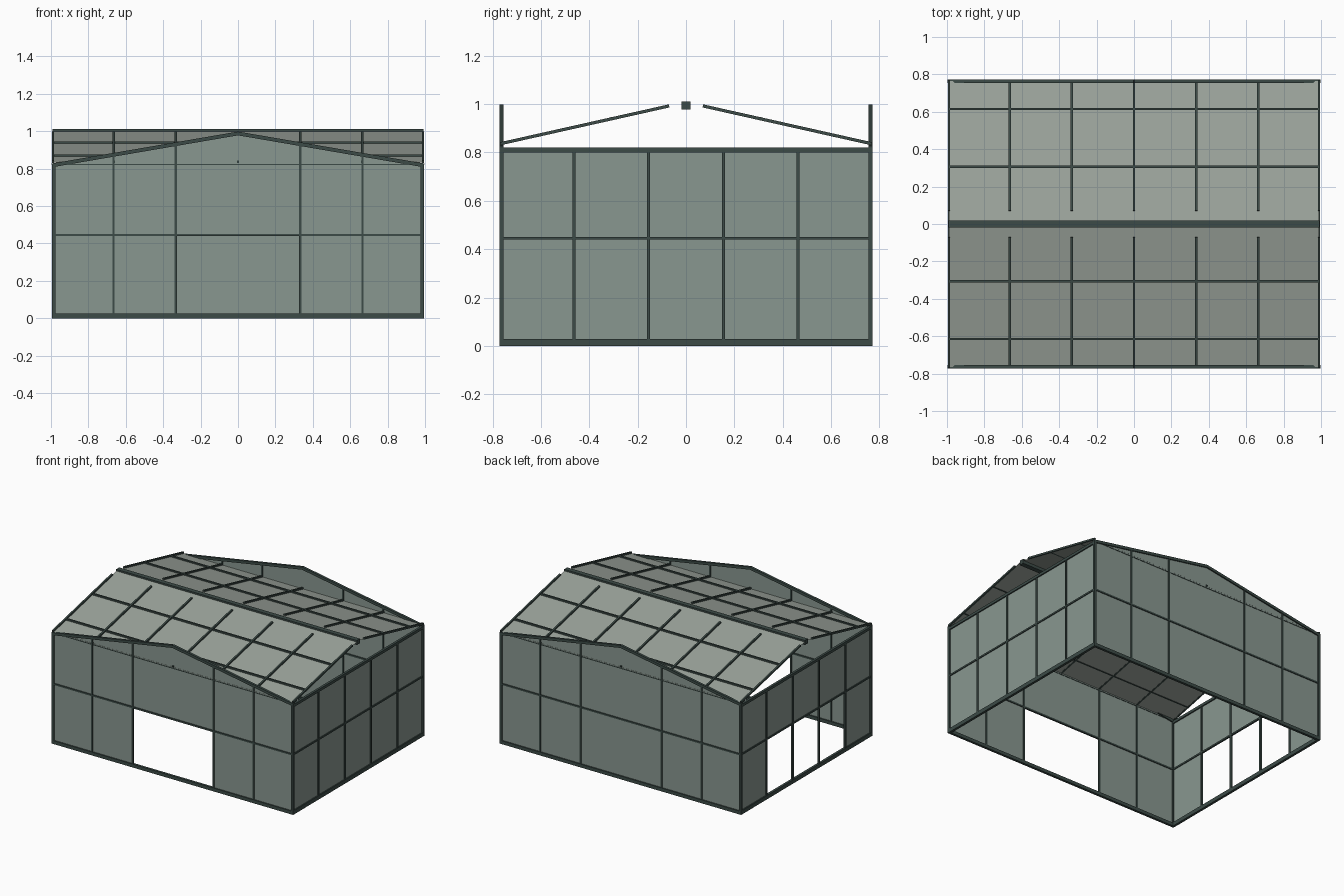
import bpy, bmesh
from mathutils import Vector, Matrix

if "Cube" in bpy.data.objects:
    bpy.data.objects.remove(bpy.data.objects["Cube"])

X, Y, EAVE, PEAK, MID = 0.986, 0.763, 0.815, 0.988, 0.445
FX = [-X, -0.665, -0.333, 0.333, 0.665, X]       # bay lines of the gable walls
SY = [-Y, -0.463, -0.155, 0.155, 0.463, Y]       # bay lines of the side walls


def material(name, rgb):
    m = bpy.data.materials.new(name)
    m.diffuse_color = (*rgb, 1)
    m.use_nodes = True
    m.node_tree.nodes["Principled BSDF"].inputs["Base Color"].default_value = m.diffuse_color
    return m


FRAME = material("frame_paint", (0.045, 0.07, 0.063))
GLASS = material("wall_glass", (0.25, 0.31, 0.28))
ROOF = material("roof_glass", (0.33, 0.37, 0.33))


def finish(name, bm, mat):
    me = bpy.data.meshes.new(name)
    bm.to_mesh(me)
    bm.free()
    me.materials.append(mat)
    bpy.context.collection.objects.link(bpy.data.objects.new(name, me))


def bar(bm, p, q, w, d):
    """Box from p to q; w is the horizontal width, d the other one."""
    p, q = Vector(p), Vector(q)
    a = (q - p).normalized()
    side = Vector((1, 0, 0)) if abs(a.z) > 0.99 else a.cross((0, 0, 1)).normalized()
    up = side.cross(a)
    rot = Matrix((side, a, up)).transposed().to_4x4()
    size = Matrix.Diagonal((w, (q - p).length, d, 1))
    bmesh.ops.create_cube(bm, size=1, matrix=Matrix.Translation((p + q) / 2) @ rot @ size)


def pane(bm, pts):
    bm.faces.new([bm.verts.new(p) for p in pts])


def gable(x):
    return PEAK - (PEAK - EAVE) * abs(x) / X


# Gable walls, front and back
for s, label in ((-1, "front"), (1, "back")):
    y = s * Y
    bm = bmesh.new()
    bar(bm, (-0.995, y, 0.0125), (0.995, y, 0.0125), 0.018, 0.025)
    bar(bm, (-X, y, MID), (X, y, MID), 0.013, 0.012)
    for x in FX[1:-1]:
        bar(bm, (x, y, 0.01), (x, y, gable(x)), 0.012, 0.013)
    for sx in (-1, 1):
        bar(bm, (sx * 0.995, y, gable(0.995) + 0.004), (0, y, PEAK), 0.018, 0.02)
    bar(bm, (-0.97, y, 0.822), (0.97, y, 0.822), 0.005, 0.005)
    finish(label + "_wall_frame", bm, FRAME)
    bm = bmesh.new()
    for a, b in zip(FX, FX[1:]):
        if not (s < 0 and abs(a + b) < 0.01):    # doorway in the front
            pane(bm, [(a, y, 0.01), (b, y, 0.01), (b, y, MID), (a, y, MID)])
        top = [(b, y, gable(b))] + ([(0, y, PEAK)] if a * b < 0 else []) + [(a, y, gable(a))]
        pane(bm, [(a, y, MID), (b, y, MID)] + top)
    finish(label + "_wall_glass", bm, GLASS)

# Side walls; the left one is open below the rail in its three middle bays
for s, label in ((-1, "left"), (1, "right")):
    x = s * X
    bm = bmesh.new()
    bar(bm, (x, -Y, 0.0145), (x, Y, 0.0145), 0.018, 0.029)
    bar(bm, (x, -Y, 0.81), (x, Y, 0.81), 0.018, 0.02)
    bar(bm, (x, -Y, MID), (x, Y, MID), 0.013, 0.012)
    for y in SY[1:-1]:
        bar(bm, (x, y, 0.01), (x, y, 0.81), 0.013, 0.013)
    finish(label + "_wall_frame", bm, FRAME)
    bm = bmesh.new()
    for i, (a, b) in enumerate(zip(SY, SY[1:])):
        if not (s < 0 and 0 < i < 4):
            pane(bm, [(x, a, 0.01), (x, b, 0.01), (x, b, MID), (x, a, MID)])
        pane(bm, [(x, a, MID), (x, b, MID), (x, b, 0.81), (x, a, 0.81)])
    finish(label + "_wall_glass", bm, GLASS)

# Corner posts
bm = bmesh.new()
for sx in (-1, 1):
    for sy in (-1, 1):
        bar(bm, (sx * X, sy * Y, 0), (sx * X, sy * Y, 0.82), 0.018, 0.018)
finish("corner_posts", bm, FRAME)


# Roof slopes: rafters and purlins lying on the glass
def slope(y):
    return 1.008 - 0.224 * abs(y)


for s, label in ((-1, "front"), (1, "back")):
    bm = bmesh.new()
    for x in (-0.989, -0.665, -0.333, 0, 0.333, 0.665, 0.989):
        bar(bm, (x, s * 0.07, slope(0.07)), (x, s * 0.768, slope(0.768)), 0.013, 0.013)
    for y in (0.305, 0.615):
        bar(bm, (-0.99, s * y, slope(y)), (0.99, s * y, slope(y)), 0.013, 0.012)
    finish(label + "_roof_bars", bm, FRAME)
    bm = bmesh.new()
    yi, yo, dz = s * 0.012, s * 0.764, 0.005
    pane(bm, [(-0.99, yi, slope(yi) - dz), (0.99, yi, slope(yi) - dz),
              (0.99, yo, slope(yo) - dz), (-0.99, yo, slope(yo) - dz)])
    finish(label + "_roof_glass", bm, ROOF)

# Ridge beam
bm = bmesh.new()
bar(bm, (-0.992, 0, 0.994), (0.992, 0, 0.994), 0.036, 0.034)
finish("ridge_beam", bm, FRAME)
